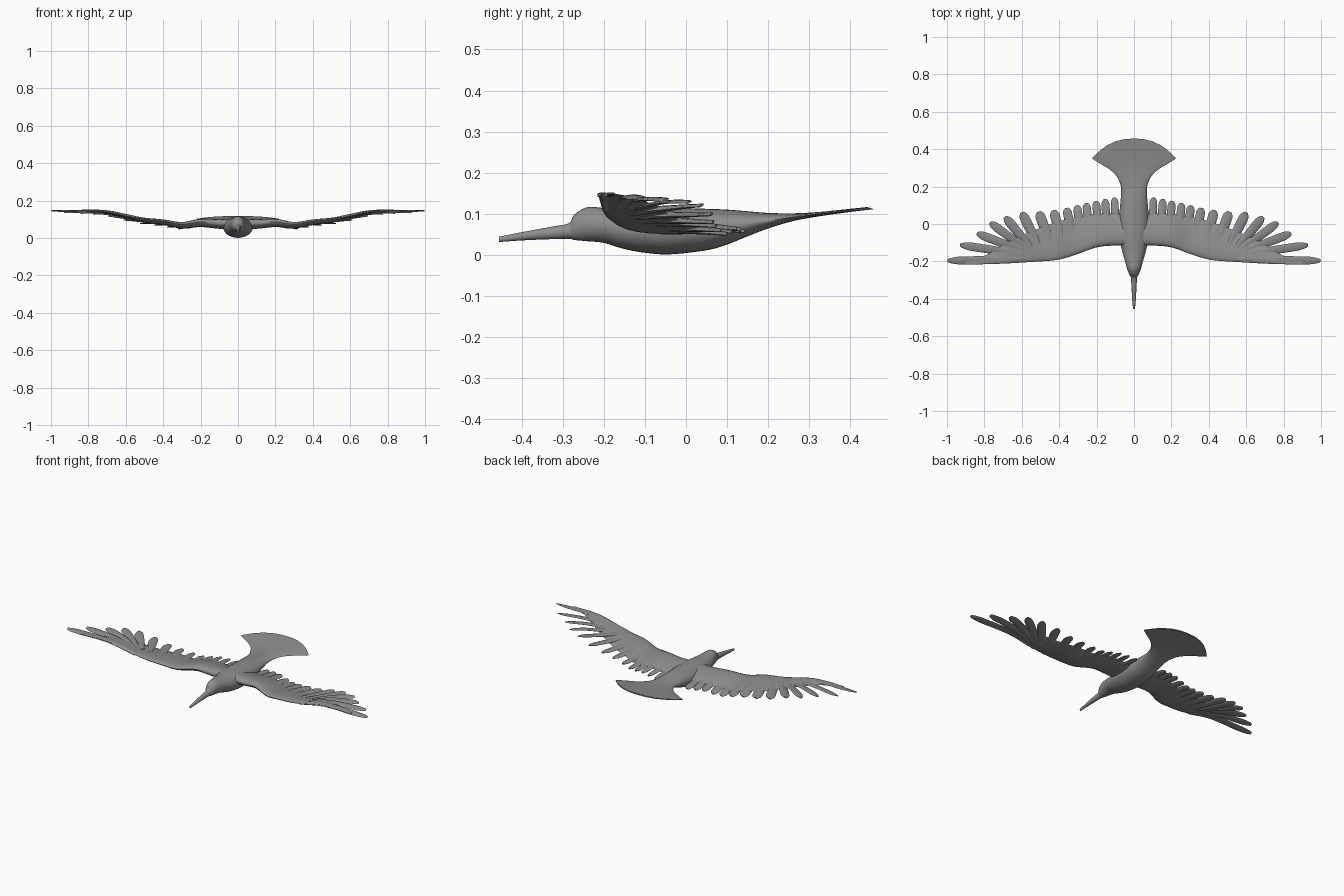
import bpy, bmesh, math
from mathutils import Vector

if "Cube" in bpy.data.objects:
    bpy.data.objects.remove(bpy.data.objects["Cube"])

grey = bpy.data.materials.new("dark_grey")
grey.diffuse_color = (.27, .27, .27, 1)
grey.use_nodes = True
grey.node_tree.nodes["Principled BSDF"].inputs["Base Color"].default_value = grey.diffuse_color


def spline(rows, t):
    """Catmull-Rom sample through rows of numbers, t in 0..1."""
    f = t * (len(rows) - 1)
    i = min(int(f), len(rows) - 2)
    u = f - i
    p0, p1, p2, p3 = (rows[min(max(i + k, 0), len(rows) - 1)] for k in (-1, 0, 1, 2))
    return [0.5 * (2 * b + (c - a) * u + (2 * a - 5 * b + 4 * c - d) * u * u
                   + (3 * b - a - 3 * c + d) * u ** 3) for a, b, c, d in zip(p0, p1, p2, p3)]


def loft(bm, rings):
    """Skin a list of equal-sized closed rings and cap both ends."""
    vs = [[bm.verts.new(p) for p in r] for r in rings]
    n = len(vs[0])
    for a, b in zip(vs, vs[1:]):
        for i in range(n):
            bm.faces.new((a[i], a[(i + 1) % n], b[(i + 1) % n], b[i]))
    bm.faces.new(vs[0])
    bm.faces.new(vs[-1])


def finish(bm, name, mirror=False):
    bmesh.ops.recalc_face_normals(bm, faces=bm.faces)
    me = bpy.data.meshes.new(name)
    bm.to_mesh(me)
    bm.free()
    me.materials.append(grey)
    ob = bpy.data.objects.new(name, me)
    bpy.context.collection.objects.link(ob)
    if mirror:
        ob.modifiers.new("Mirror", 'MIRROR').use_mirror_merge = False
    bpy.ops.object.select_all(action='DESELECT')
    ob.select_set(True)
    bpy.context.view_layer.objects.active = ob
    bpy.ops.object.shade_smooth_by_angle(angle=math.radians(50))
    return ob


# Body, head, beak and fan tail: y, bottom z, top z, half width, sweep of the side edges
BODY = [(-.455, .031, .044, .005, 0), (-.40, .035, .055, .010, 0), (-.33, .038, .068, .014, 0),
        (-.285, .039, .077, .017, 0), (-.272, .036, .098, .025, 0), (-.24, .033, .116, .037, 0),
        (-.20, .029, .114, .048, 0), (-.15, .014, .112, .062, 0), (-.10, .005, .114, .074, 0),
        (-.04, .001, .115, .080, 0), (.05, .011, .112, .078, 0), (.10, .025, .110, .074, 0),
        (.15, .045, .106, .070, 0), (.20, .064, .102, .070, 0), (.26, .082, .101, .090, .01),
        (.32, .093, .104, .128, .03), (.39, .103, .111, .177, .07), (.457, .111, .118, .225, .107)]
bm = bmesh.new()
rings = []
for k in range(73):
    y, lo, hi, hw, bend = spline(BODY, k / 72)
    ring = []
    for i in range(28):
        a = math.tau * i / 28
        c, s = math.cos(a), math.sin(a)
        drop = bend * abs(c) ** 2.4
        ring.append((hw * c, y - drop, (lo + hi) / 2 + (hi - lo) / 2 * s - .12 * drop))
    rings.append(ring)
loft(bm, rings)
finish(bm, "body_and_tail")

# Wing arm: x, leading y, trailing y, z, thickness
WING = [(0, -.115, .06, .090, .060), (.1, -.115, .06, .088, .054), (.2, -.125, .055, .093, .046),
        (.3, -.16, .04, .078, .034), (.4, -.19, .015, .092, .028), (.5, -.20, -.02, .102, .023),
        (.6, -.205, -.06, .122, .018), (.7, -.21, -.11, .143, .014), (.8, -.215, -.17, .147, .009),
        (.9, -.217, -.185, .145, .006)]


def wing_z(x, y):
    return spline(WING, min(x / .9, 1))[3] - .09 * (y + .2)


bm = bmesh.new()
rings = []
for k in range(46):
    x, lead, trail, z, thick = spline(WING, k / 45)
    ring = []
    for i in range(20):
        a = math.tau * i / 20
        u = (1 - math.cos(a)) / 2                       # 0 leading, 1 trailing
        y = lead + (trail - lead) * u
        half = thick / 2 * math.sin(a) * (1.25 - .8 * u)
        ring.append((x, y, wing_z(x, y) + half))
    rings.append(ring)
loft(bm, rings)
finish(bm, "wings", True)

# Flight feathers: base x, base y, tip x, tip y, width
FEATHERS = [(.55, -.19, .998, -.196, .043), (.58, -.165, .93, -.112, .044),
            (.58, -.15, .84, -.050, .046), (.57, -.14, .77, .008, .046),
            (.55, -.13, .69, .038, .049), (.51, -.12, .60, .062, .052),
            (.45, -.10, .51, .066, .054), (.39, -.08, .43, .074, .052),
            (.335, -.06, .36, .086, .048), (.285, -.05, .305, .100, .045),
            (.24, -.04, .255, .112, .044), (.19, -.04, .203, .124, .043),
            (.145, -.04, .154, .134, .043), (.10, -.04, .104, .142, .042)]
PROFILE = [(0, .6), (.3, .9), (.6, 1), (.8, 1), (.88, .93), (.95, .68), (1, .35)]
bm = bmesh.new()
for n, (bx, by, tx, ty, width) in enumerate(FEATHERS):
    base, tip = Vector((bx, by)), Vector((tx, ty))
    side = (tip - base).normalized().orthogonal()
    rings = []
    for k in range(15):
        t, w = spline(PROFILE, k / 14)
        mid = base.lerp(tip, t)
        ring = []
        for i in range(10):
            a = math.tau * i / 10
            p = mid + side * (width / 2 * w * math.cos(a))
            tilt = .003 * math.cos(a)
            half = (.007 if n < 4 else .010) * (1.1 - .75 * t)
            ring.append((p.x, p.y, wing_z(mid.x, mid.y) + tilt + half * math.sin(a)))
        rings.append(ring)
    loft(bm, rings)
finish(bm, "flight_feathers", True)
